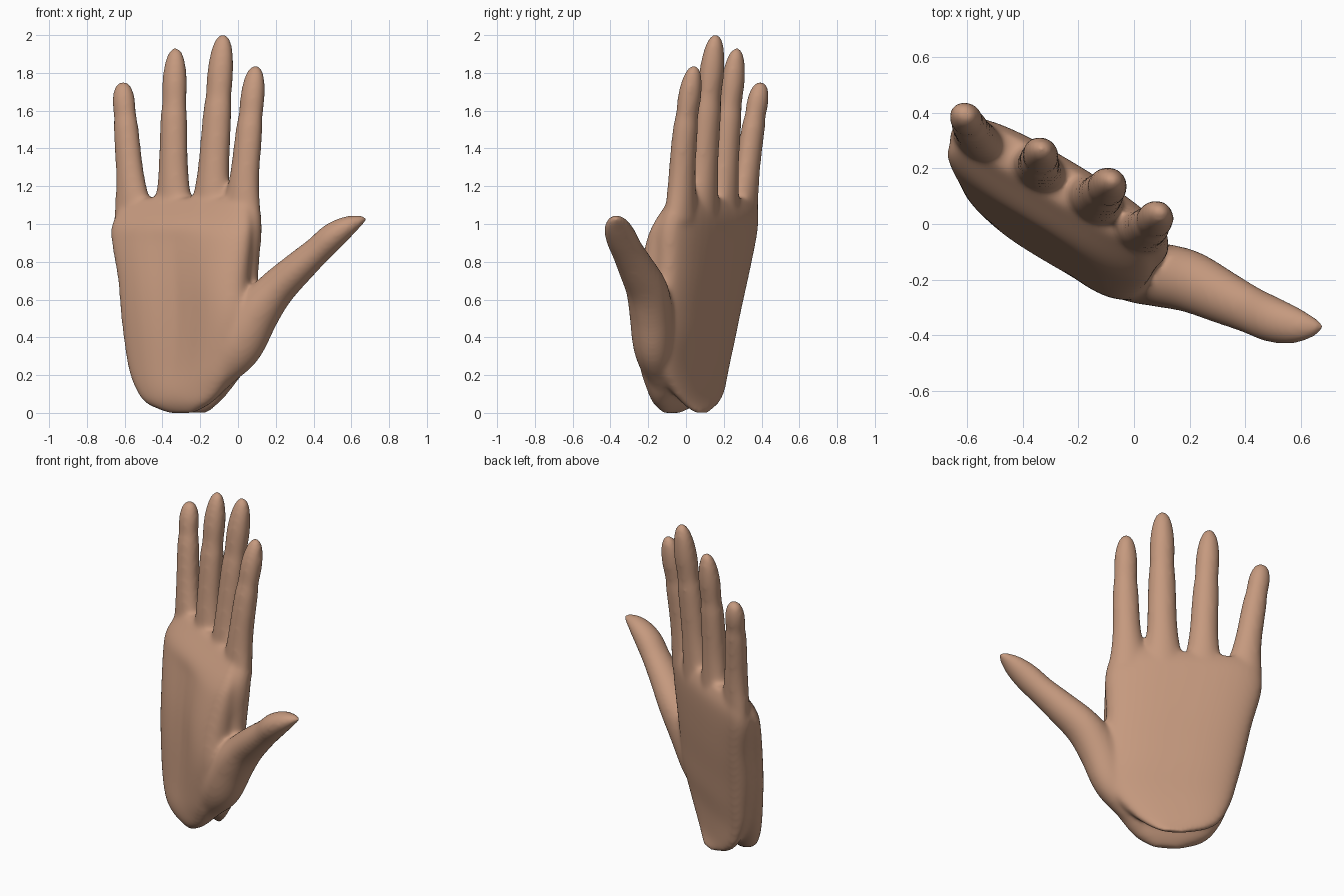
import bpy, bmesh, math
from mathutils import Vector

old = bpy.data.objects.get("Cube")
if old:
    bpy.data.objects.remove(old, do_unlink=True)

ANGLE = math.radians(-31)
ACROSS = Vector((math.cos(ANGLE), math.sin(ANGLE), 0))   # little finger to index
BACK = Vector((-math.sin(ANGLE), math.cos(ANGLE), 0))    # out of the back of the hand
SIDES = 40

skin = bpy.data.materials.new("warm_skin")
skin.use_nodes = True
skin.diffuse_color = (0.56, 0.32, 0.21, 1)
skin.node_tree.nodes["Principled BSDF"].inputs["Base Color"].default_value = skin.diffuse_color


def smooth_rows(rows, steps=6):
    """Catmull-Rom interpolation of rows of numbers."""
    out = []
    for i in range(len(rows) - 1):
        quad = (rows[max(i - 1, 0)], rows[i], rows[i + 1], rows[min(i + 2, len(rows) - 1)])
        for s in range(steps):
            t = s / steps
            out.append([b + 0.5 * t * (c - a + t * (2 * a - 5 * b + 4 * c - d
                        + t * (3 * (b - c) + d - a))) for a, b, c, d in zip(*quad)])
    return out + [list(rows[-1])]


def skin_rings(bm, rings):
    """Closed loft through rings of points."""
    loops = [[bm.verts.new(p) for p in ring] for ring in rings]
    for a, b in zip(loops, loops[1:]):
        for i in range(SIDES):
            j = (i + 1) % SIDES
            bm.faces.new((a[i], a[j], b[j], b[i]))
    bm.faces.new(loops[0][::-1])
    bm.faces.new(loops[-1])


def slab(bm, rows, power):
    """Rows: height, side limits, palm and back limits, depth of the palm hollow."""
    rings = []
    for z, u0, u1, n0, n1, dent in smooth_rows(rows):
        ring = []
        for k in range(SIDES):
            a = 2 * math.pi * k / SIDES
            c, s = math.cos(a), math.sin(a)
            c = math.copysign(abs(c) ** (2 / power), c)
            s = math.copysign(abs(s) ** (2 / power), s)
            u = (u0 + u1) / 2 + c * (u1 - u0) / 2
            n = (n0 + n1) / 2 + s * (n1 - n0) / 2
            if s < 0:   # hollow centre, fuller on the thumb side
                n -= s * dent * (math.exp(-(c / 0.45) ** 2) - 0.6 * c)
            ring.append(ACROSS * u + BACK * n + Vector((0, 0, z)))
        rings.append(ring)
    skin_rings(bm, rings)


def tube(bm, rows, side):
    """Rows: centre x, y, z, half width, half depth."""
    rows = smooth_rows(rows)
    rings = []
    for i, (x, y, z, w, d) in enumerate(rows):
        tangent = Vector(rows[min(i + 1, len(rows) - 1)][:3]) - Vector(rows[max(i - 1, 0)][:3])
        tangent.normalize()
        e1 = (side - tangent * side.dot(tangent)).normalized()
        e2 = tangent.cross(e1)
        rings.append([Vector((x, y, z)) + e1 * w * math.cos(a) + e2 * d * math.sin(a)
                      for a in (2 * math.pi * k / SIDES for k in range(SIDES))])
    skin_rings(bm, rings)


bm = bmesh.new()

# Back of the hand, tapering into the finger roots
slab(bm, [(0, -.29, -.16, -.055, -.02, 0), (0.05, -.43, -.08, -.095, -.03, 0),
          (0.12, -.51, 0, -.13, -.03, 0), (0.25, -.57, .11, -.18, -.018, 0),
          (0.4, -.61, .165, -.2, .008, 0), (0.55, -.645, .165, -.2, .028, 0),
          (0.75, -.685, .15, -.17, .055, 0), (0.95, -.735, .16, -.16, .075, 0),
          (1.06, -.73, .145, -.12, .075, 0), (1.14, -.69, .11, -.07, .05, 0)], 2.6)

# Heel and pads of the palm
slab(bm, [(0, -.3, -.14, -.24, -.2, 0), (0.05, -.43, -.05, -.27, -.15, 0),
          (0.12, -.5, .02, -.28, -.11, 0), (0.25, -.56, .1, -.285, -.08, .015),
          (0.5, -.61, .16, -.287, -.05, .035), (0.7, -.64, .15, -.267, -.04, .035),
          (0.9, -.7, .15, -.22, -.02, .02), (1.0, -.715, .14, -.18, -.01, 0),
          (1.1, -.68, .1, -.105, -.02, 0), (1.13, -.66, .08, -.08, -.03, 0)], 2.6)

# Fingers: base, middle, tip, radius
fingers = [((-.55, .295, 1.02), (-.588, .347, 1.45), (-.612, .402, 1.757), .071),
           ((-.34, .196, 1.02), (-.341, .22, 1.47), (-.33, .272, 1.938), .077),
           ((-.145, .082, 1.02), (-.116, .108, 1.5), (-.077, .16, 2.011), .081),
           ((.012, -.023, 1.02), (.052, -.01, 1.43), (.095, .048, 1.845), .076)]
# Profile: fraction along the finger, width, depth
profile = [(0, 1.65, 1.12), (.1, 1.42, 1.1), (.2, 1.2, 1.07), (.32, 1.06, 1.03), (.47, 1.01, 1),
           (.6, .96, .97), (.68, .88, .87), (.8, .88, .92), (.9, .76, .78), (.97, .5, .5),
           (1, .12, .12)]
for base, mid, tip, r in fingers:
    base, mid, tip = Vector(base), Vector(mid), Vector(tip)
    rows = []
    for t, w, d in profile:
        p = base * (1 - t) * (1 - 2 * t) + mid * 4 * t * (1 - t) + tip * t * (2 * t - 1)
        rows.append((*p, r * w, r * d * .87))
    tube(bm, rows, ACROSS)

# Thumb and its pad
tube(bm, [(-.16, -.11, .1, .05, .05), (-.09, -.145, .23, .1, .085), (0, -.172, .36, .133, .108),
          (.1, -.185, .53, .122, .115), (.2, -.207, .655, .102, .112),
          (.32, -.263, .77, .087, .098), (.42, -.31, .86, .076, .086), (.5, -.345, .935, .073, .083),
          (.58, -.365, .99, .056, .067), (.645, -.37, 1.02, .03, .04),
          (.683, -.37, 1.032, .01, .012)], Vector((1, 0, -1)))

bmesh.ops.recalc_face_normals(bm, faces=bm.faces)
mesh = bpy.data.meshes.new("hand")
bm.to_mesh(mesh)
bm.free()
hand = bpy.data.objects.new("hand", mesh)
bpy.context.collection.objects.link(hand)
bpy.context.view_layer.objects.active = hand
hand.select_set(True)

# Fuse the parts into one skin and soften the joins
remesh = hand.modifiers.new("fuse", 'REMESH')
remesh.mode = 'VOXEL'
remesh.voxel_size = 0.011
soften = hand.modifiers.new("soften", 'SMOOTH')
soften.factor = 0.5
soften.iterations = 28
for name in ("fuse", "soften"):
    bpy.ops.object.modifier_apply(modifier=name)

# Stand on the floor
mesh = hand.data
low = min(v.co.z for v in mesh.vertices)
for v in mesh.vertices:
    v.co.z -= low
mesh.materials.clear()
mesh.materials.append(skin)
bpy.ops.object.shade_smooth()
